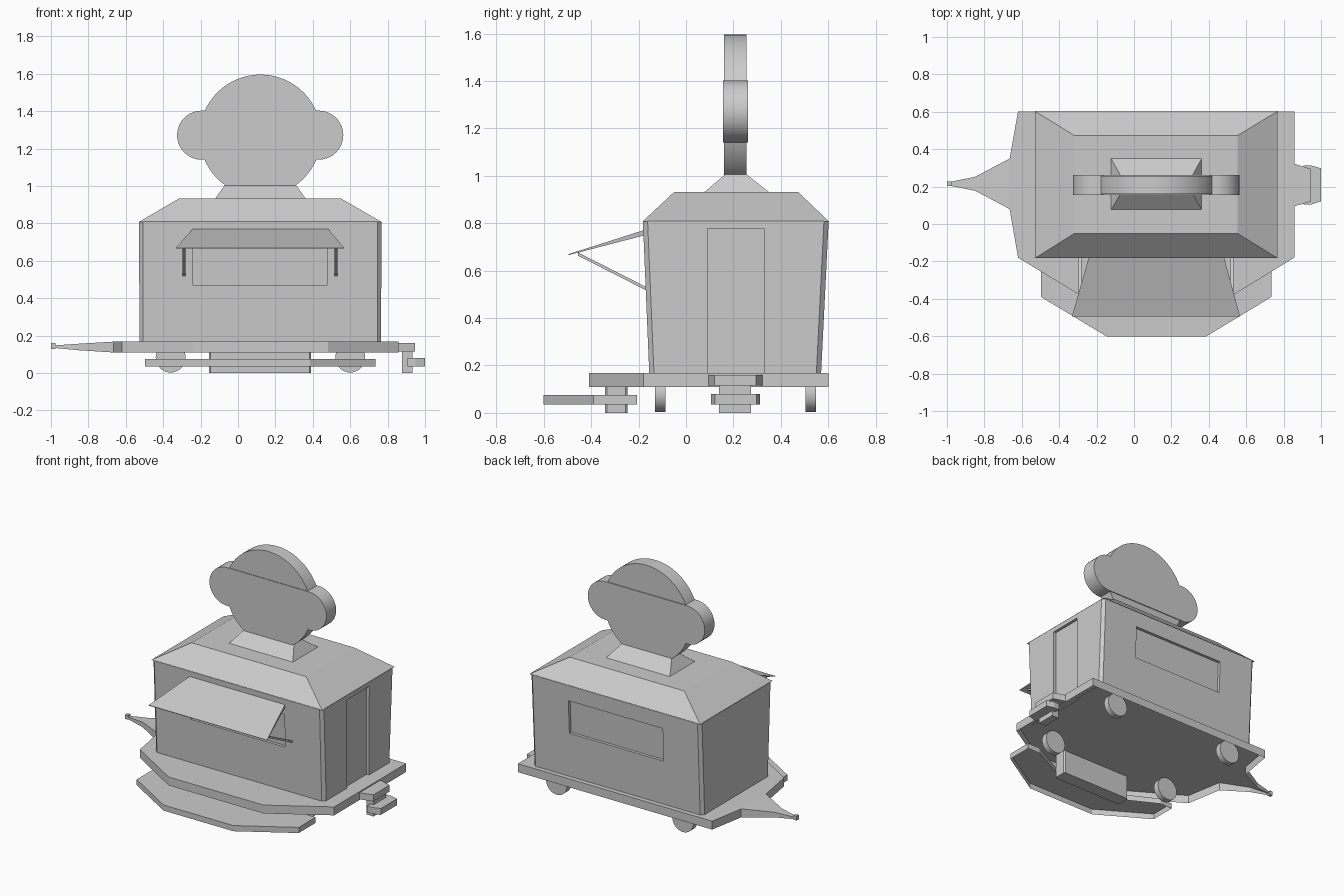
import bpy, bmesh, math

if "Cube" in bpy.data.objects:
    bpy.data.objects.remove(bpy.data.objects["Cube"])


def loft(name, rings, open_bottom=False, open_x=None):
    """Skin through matching point rings, capped; optionally open below or at one x."""
    bm = bmesh.new()
    vr = [[bm.verts.new(p) for p in r] for r in rings]
    n = len(vr[0])
    for a, b in zip(vr, vr[1:]):
        for i in range(n):
            j = (i + 1) % n
            bm.faces.new((a[i], a[j], b[j], b[i]))
    bm.faces.new(vr[0])
    bm.faces.new(vr[-1])
    bmesh.ops.recalc_face_normals(bm, faces=bm.faces)
    bm.normal_update()
    gone = [f for f in bm.faces if (open_bottom and f.normal.z < -0.5) or
            (open_x is not None and all(abs(v.co.x - open_x) < 0.001 for v in f.verts))]
    bmesh.ops.delete(bm, geom=gone, context='FACES')
    me = bpy.data.meshes.new(name)
    bm.to_mesh(me)
    bm.free()
    ob = bpy.data.objects.new(name, me)
    bpy.context.collection.objects.link(ob)
    return ob


def rect(x0, x1, y0, y1, z, c=0.0):
    if not c:
        return [(x0, y0, z), (x1, y0, z), (x1, y1, z), (x0, y1, z)]
    return [(x0 + c, y0, z), (x1 - c, y0, z), (x1, y0 + c, z), (x1, y1 - c, z),
            (x1 - c, y1, z), (x0 + c, y1, z), (x0, y1 - c, z), (x0, y0 + c, z)]


def slab(name, outline, z0, z1, **kw):
    return loft(name, [[(x, y, z) for x, y in outline] for z in (z0, z1)], **kw)


def upright(name, outline, y0, y1):
    """Extrude an xz outline along y, with smooth round edges."""
    ob = loft(name, [[(x, y, z) for x, z in outline] for y in (y0, y1)])
    bpy.context.view_layer.objects.active = ob
    ob.select_set(True)
    bpy.ops.object.shade_smooth_by_angle(angle=math.radians(35))
    ob.select_set(False)
    return ob


def arc(cx, cz, r, a0, a1, n):
    return [(cx + r * math.cos(math.radians(a0 + (a1 - a0) * i / n)),
             cz + r * math.sin(math.radians(a0 + (a1 - a0) * i / n))) for i in range(n + 1)]


def cut(target, cutter):
    m = target.modifiers.new("recess", 'BOOLEAN')
    m.operation = 'DIFFERENCE'
    m.solver = 'EXACT'
    m.object = cutter
    cutter.hide_render = True
    cutter.hide_viewport = True


# Deck and tapered tow bar: one shell, hollow underneath
slab("deck", [(-0.62, 0.602), (-0.665, 0.35), (-0.665, 0.08), (-0.62, -0.18), (-0.24, -0.41),
              (0.48, -0.41), (0.857, -0.18), (0.857, 0.602)], 0.11, 0.168,
     open_bottom=True, open_x=-0.665)


def bar(x, y0, y1, z0, z1):
    return [(x, y0, z0), (x, y1, z0), (x, y1, z1), (x, y0, z1)]


loft("tow_bar", [bar(-0.665, 0.08, 0.35, 0.11, 0.168), bar(-0.85, 0.178, 0.252, 0.122, 0.157),
                 bar(-0.98, 0.204, 0.226, 0.134, 0.148)], open_bottom=True, open_x=-0.665)
slab("tow_tip", [(-1.0, 0.203), (-0.977, 0.203), (-0.977, 0.227), (-1.0, 0.227)], 0.13, 0.16)

# Serving-side step: hollow, with its back edge notched around the support box
slab("front_step", [(-0.497, -0.207), (-0.497, -0.39), (-0.145, -0.602), (0.385, -0.602),
                    (0.735, -0.39), (0.735, -0.207), (0.637, -0.207), (0.39, -0.335),
                    (-0.155, -0.335), (-0.4, -0.207)], 0.036, 0.075, open_bottom=True)
loft("front_step_support", [rect(-0.155, 0.39, -0.342, -0.247, z, 0.008) for z in (0, 0.167)])

# Door-side step
slab("side_step_bracket", [(0.857, 0.095), (0.945, 0.12), (0.945, 0.295), (0.857, 0.322)], 0.115, 0.16)
slab("side_step_post", [(0.877, 0.14), (0.932, 0.14), (0.932, 0.275), (0.877, 0.275)], 0, 0.116)
slab("side_step", [(0.907, 0.105), (0.95, 0.105), (1.0, 0.122), (1.0, 0.298),
                   (0.95, 0.312), (0.907, 0.312)], 0.036, 0.08)

# Wheels
for i, x in enumerate((-0.36, 0.6)):
    for side, y in (("front", -0.13), ("back", 0.505)):
        upright(f"wheel_{side}_{i + 1}", arc(x, 0.083, 0.08, 0, 348.75, 31), y, y + 0.043)

# Body: flared walls with chamfered corners
body = loft("body", [rect(-0.527, 0.765, -0.155, 0.57, 0.165, 0.02),
                     rect(-0.529, 0.767, -0.182, 0.602, 0.81, 0.02)])


def wall(z, back):
    t = (z - 0.165) / 0.645
    return 0.57 + 0.032 * t if back else -0.155 - 0.027 * t


# Recessed windows front and back, recessed door on the right
for side in ("front", "back"):
    rings = []
    for z in (0.472, 0.70):
        d = wall(z, side == "back")
        y0, y1 = (d - 0.1, d + 0.02) if side == "front" else (d - 0.02, d + 0.1)
        rings.append(rect(-0.24, 0.477, y0, y1, z))
    cut(body, loft(f"window_{side}_cutter", rings))
cut(body, loft("door_cutter", [rect(0.747, 0.9, 0.09, 0.33, z) for z in (0.1, 0.777)]))

# Roof and sign plinth
loft("roof", [rect(-0.53, 0.768, -0.183, 0.603, 0.808),
              rect(-0.318, 0.553, -0.05, 0.473, 0.932)])
loft("sign_plinth", [rect(-0.125, 0.365, 0.073, 0.355, 0.928),
                     rect(-0.07, 0.31, 0.165, 0.256, 1.006)])

# Rooftop sign: round disc with a wide pill across it
upright("sign_disc", arc(0.12, 1.27, 0.326, 0, 354.375, 63), 0.16, 0.256)
upright("sign_band", arc(0.432, 1.272, 0.131, -90, 90, 20) + arc(-0.195, 1.272, 0.131, 90, 270, 20),
        0.156, 0.262)

# Awning with two struts
loft("awning", [[(-0.24, -0.172, 0.75), (0.48, -0.172, 0.75), (0.48, -0.172, 0.773), (-0.24, -0.172, 0.773)],
                [(-0.332, -0.495, 0.666), (0.567, -0.495, 0.666), (0.567, -0.495, 0.67), (-0.332, -0.495, 0.67)]])
for side, x in (("left", -0.289), ("right", 0.524)):
    loft(f"awning_strut_{side}", [[(x - 0.008, y, z - 0.008), (x + 0.008, y, z - 0.008),
                                   (x + 0.008, y, z + 0.006), (x - 0.008, y, z + 0.006)]
                                  for y, z in ((-0.455, 0.671), (-0.162, 0.522))])
